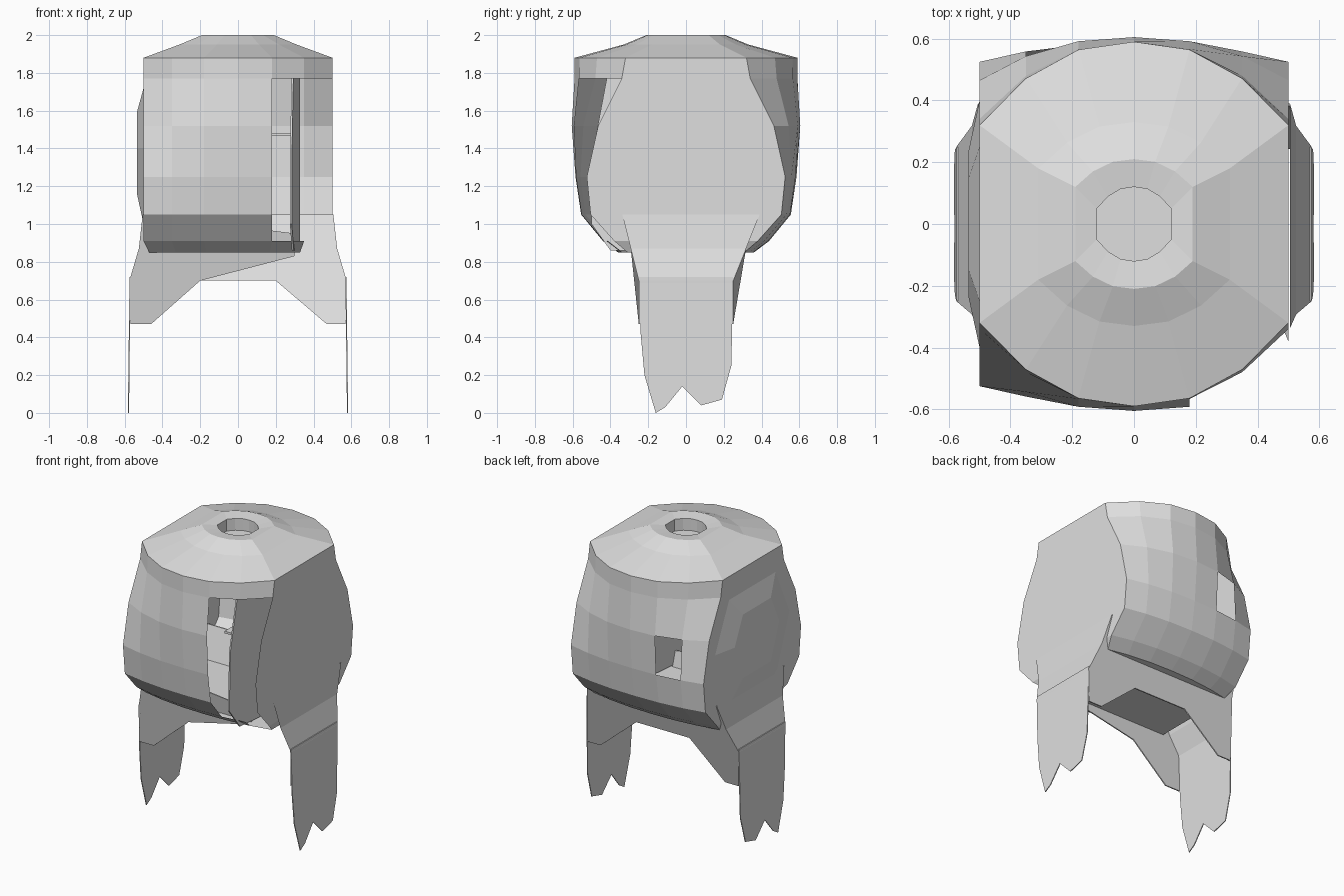
import bpy, bmesh

cube = bpy.data.objects.get("Cube")
if cube:
    bpy.data.objects.remove(cube)

grey = bpy.data.materials.new("light_grey")
grey.use_nodes = True
grey.diffuse_color = (0.74, 0.74, 0.74, 1)
grey.node_tree.nodes["Principled BSDF"].inputs["Base Color"].default_value = (0.74, 0.74, 0.74, 1)


def finish(name, bm):
    bmesh.ops.recalc_face_normals(bm, faces=bm.faces)
    mesh = bpy.data.meshes.new(name)
    bm.to_mesh(mesh)
    bm.free()
    mesh.materials.append(grey)
    obj = bpy.data.objects.new(name, mesh)
    bpy.context.collection.objects.link(obj)
    return obj


def prism(name, start, end):
    """Solid between two matching outlines."""
    bm = bmesh.new()
    a = [bm.verts.new(p) for p in start]
    b = [bm.verts.new(p) for p in end]
    bm.faces.new(a)
    bm.faces.new(b[::-1])
    for i in range(len(a)):
        j = (i + 1) % len(a)
        bm.faces.new((a[i], b[i], b[j], a[j]))
    return finish(name, bm)


# Body shell: flat sides, bowed front and back, shallow dome with a well
STEPS = (-1, -0.7, -0.36, 0, 0.36, 0.7, 1)
ROWS = [  # height, half width, half depth, corner cut
    (0.85, 0.47, 0.36, 0.05), (0.91, 0.50, 0.44, 0.06), (1.05, 0.50, 0.555, 0.05),
    (1.25, 0.50, 0.585, 0.06), (1.52, 0.50, 0.605, 0.14), (1.77, 0.50, 0.59, 0.25),
    (1.88, 0.50, 0.59, 0.27), (1.95, 0.31, 0.33, 0.15), (2.0, 0.19, 0.21, 0.09),
    (1.99, 0.12, 0.12, 0.07), (1.91, 0.12, 0.12, 0.07),
]


def ring(bm, z, hx, hy, cut):
    front = [(t * hx, -(hy - cut * abs(t) ** 2.3)) for t in STEPS]
    points = front + [(-x, -y) for x, y in front]
    return [bm.verts.new((x, y, z)) for x, y in points]


bm = bmesh.new()
rings = [ring(bm, *row) for row in ROWS]
for low, high in zip(rings, rings[1:]):
    for i in range(len(low)):
        j = (i + 1) % len(low)
        bm.faces.new((low[i], low[j], high[j], high[i]))
bm.faces.new(rings[0])
bm.faces.new(rings[-1])
bmesh.ops.recalc_face_normals(bm, faces=bm.faces)


# Corner openings: tall one in front, small one behind
def is_open(face):
    c = face.calc_center_median()
    lowest = 0.86 if c.x > 0.35 else 0.95
    front = 0.18 < c.x < 0.48 and c.y < -0.2 and lowest < c.z < 1.75
    back = -0.36 < c.x < -0.18 and c.y > 0.3 and 1.25 < c.z < 1.5
    return front or back


bmesh.ops.delete(bm, geom=[f for f in bm.faces if is_open(f)], context="FACES")
finish("body_shell", bm)

# Slanted wall and small shelf inside the front opening
wall = [(-0.5, 1.0), (-0.4, 0.86), (-0.07, 0.86), (-0.07, 1.77), (-0.42, 1.77), (-0.49, 1.4)]
prism("front_inner_wall", [(0.325 + y * 0.1, y, z) for y, z in wall],
      [(0.335 + y * 0.1, y, z) for y, z in wall])
shelf = [(0.18, -0.4), (0.28, -0.4), (0.28, -0.1), (0.18, -0.1)]
prism("inner_shelf", [(x, y, 1.465) for x, y in shelf], [(x, y, 1.48) for x, y in shelf])

# Shallow swelling on the right side
pad = [(-0.25, 1.0), (0.25, 1.0), (0.4, 1.4), (0.25, 1.72), (-0.25, 1.72), (-0.4, 1.4)]
prism("right_side_swelling", [(-0.5, y, z) for y, z in pad],
      [(-0.535, y * 0.6, 1.4 + (z - 1.4) * 0.6) for y, z in pad])


# Hollow saddle: front and back webs with outer leg sheets
def front_y(z):
    return -0.25 - max(0, z - 0.7) * 0.25


def back_y(z):
    return 0.25 + max(0, z - 0.7) * 0.4


outer = [(0.57, 0.47), (0.575, 0.7), (0.525, 0.87), (0.505, 1.05)]
back_half = [(0.2, 0.7), (0.47, 0.47)] + outer
back_web = back_half + [(-x, z) for x, z in reversed(back_half)]
front_web = [(0.3, 0.83), (0.3, 0.95)] + [(-x, z) for x, z in reversed(outer)]
front_web += [(-0.46, 0.47), (-0.2, 0.7)]
for name, web, depth, gap in (("front_web", front_web, front_y, 0.008),
                              ("back_web", back_web, back_y, -0.008)):
    prism(name, [(x, depth(z), z) for x, z in web],
          [(x, depth(z) + gap, z) for x, z in web])

for side, name in ((1, "left_leg_sheet"), (-1, "right_leg_sheet")):
    bm = bmesh.new()
    rows = [[bm.verts.new((side * x, f(z), z)) for f in (front_y, back_y)] for x, z in outer]
    for low, high in zip(rows, rows[1:]):
        bm.faces.new((low[0], low[1], high[1], high[0]))
    finish(name, bm)

# Thin notched fins hanging from the legs
fin = [(-0.25, 0.72), (-0.24, 0.42), (-0.22, 0.2), (-0.16, 0.0), (-0.11, 0.03),
       (-0.02, 0.14), (0.08, 0.04), (0.19, 0.07), (0.24, 0.25), (0.25, 0.72)]
for side, name in ((1, "left_fin"), (-1, "right_fin")):
    prism(name, [(side * (0.583 - z * 0.012), y, z) for y, z in fin],
          [(side * (0.577 - z * 0.012), y, z) for y, z in fin])
